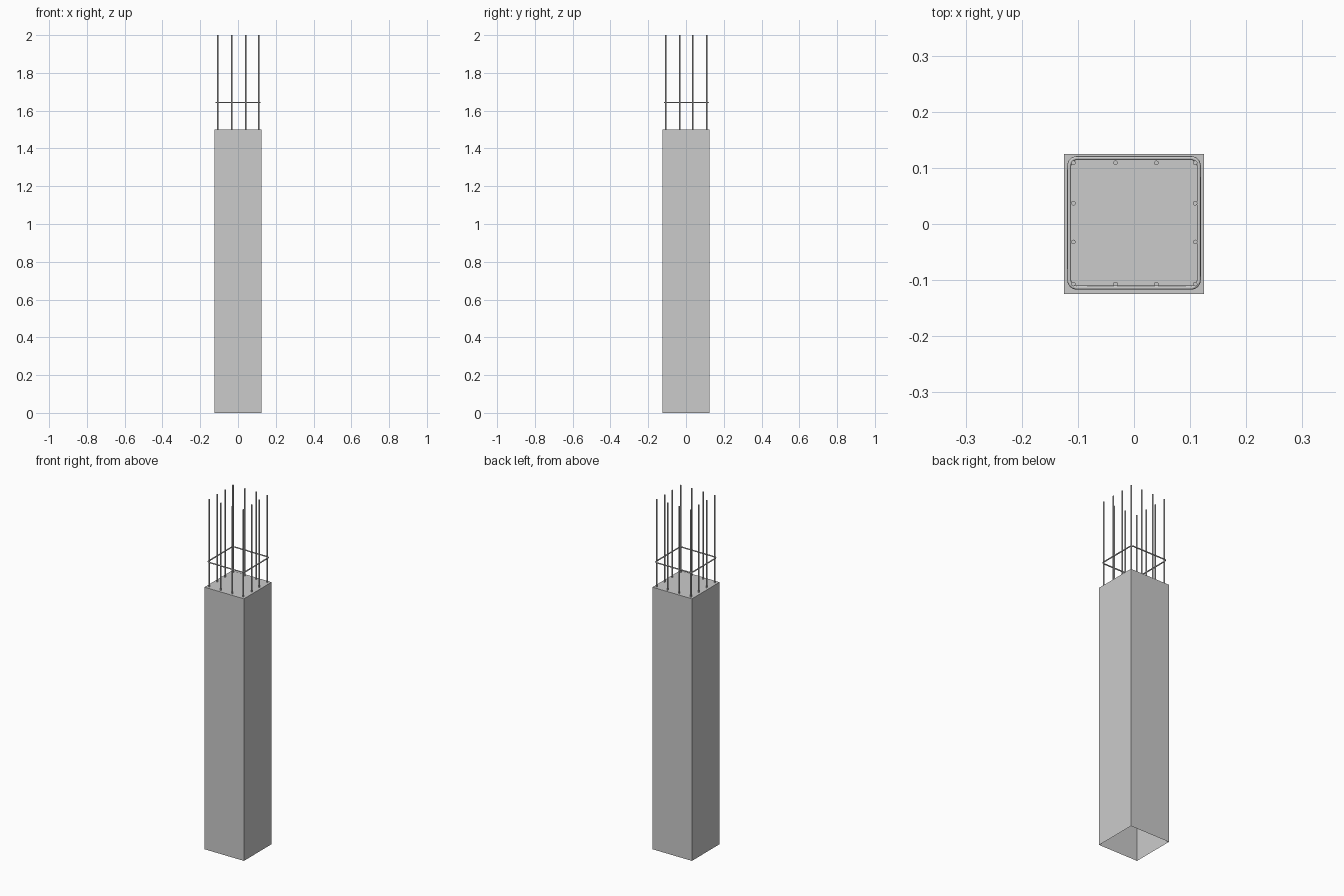
import bpy, bmesh, math

if "Cube" in bpy.data.objects:
    bpy.data.objects.remove(bpy.data.objects["Cube"])

# Concrete column: square shaft, open underneath
bm = bmesh.new()
bmesh.ops.create_cube(bm, size=1)
bmesh.ops.scale(bm, vec=(0.25, 0.25, 1.5), verts=bm.verts)
bmesh.ops.translate(bm, vec=(0, 0, 0.75), verts=bm.verts)
bottom = [f for f in bm.faces if f.normal.z < -0.5]
bmesh.ops.delete(bm, geom=bottom, context='FACES_ONLY')
mesh = bpy.data.meshes.new("concrete_column")
bm.to_mesh(mesh)
bm.free()
bpy.context.collection.objects.link(bpy.data.objects.new("concrete_column", mesh))


def add_bar(x, y, low=1.49, high=2.0, radius=0.004):
    bpy.ops.mesh.primitive_cylinder_add(vertices=16, radius=radius, depth=high - low,
                                        location=(x, y, (low + high) / 2))
    bar = bpy.context.object
    bar.name = "vertical_bar"
    bpy.ops.object.shade_smooth_by_angle()


# Twelve vertical bars around the perimeter
xs = (-0.108, -0.033, 0.040, 0.109)
ys = (-0.107, -0.032, 0.037, 0.109)
for i, x in enumerate(xs):
    for j, y in enumerate(ys):
        if i in (0, 3) or j in (0, 3):
            add_bar(x, y)

# Stirrup: round rod bent into a rounded square around the bars
half, corner = 0.1155, 0.014
points = []
for q, (sx, sy) in enumerate(((1, 1), (-1, 1), (-1, -1), (1, -1))):
    for k in range(7):
        a = math.pi / 2 * (q + k / 6)
        points.append((sx * (half - corner) + corner * math.cos(a),
                       sy * (half - corner) + corner * math.sin(a)))
curve = bpy.data.curves.new("stirrup_path", 'CURVE')
curve.dimensions = '3D'
curve.bevel_depth = 0.0035
curve.bevel_resolution = 2
spline = curve.splines.new('POLY')
spline.points.add(len(points) - 1)
for p, (x, y) in zip(spline.points, points):
    p.co = (x, y + 0.002, 1.643, 1)
spline.use_cyclic_u = True
stirrup = bpy.data.objects.new("stirrup", curve)
bpy.context.collection.objects.link(stirrup)
